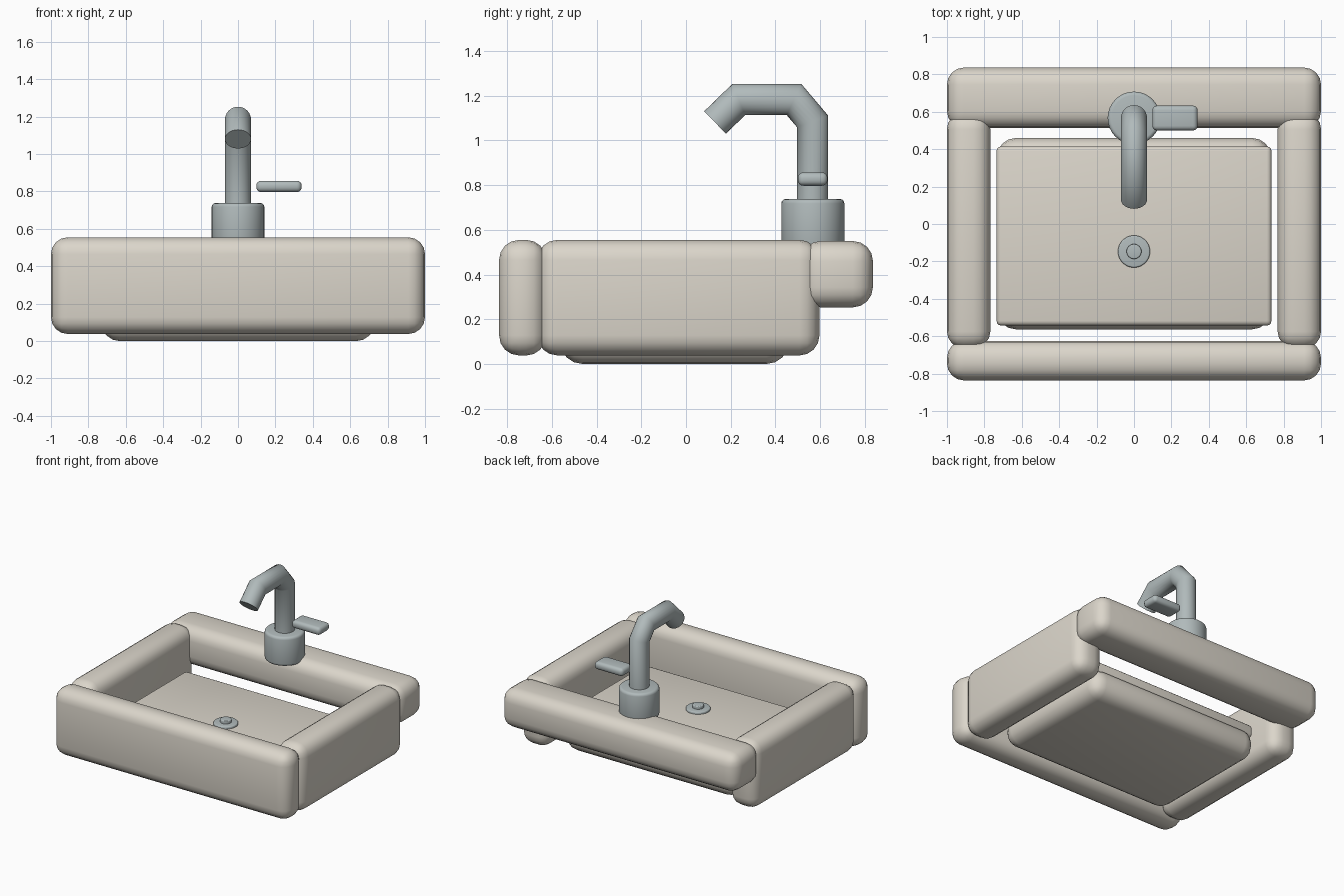
import bpy, bmesh, math
from mathutils import Vector

if "Cube" in bpy.data.objects:
    bpy.data.objects.remove(bpy.data.objects["Cube"])


def material(name, rgb):
    m = bpy.data.materials.new(name)
    m.diffuse_color = (*rgb, 1)
    m.use_nodes = True
    m.node_tree.nodes["Principled BSDF"].inputs["Base Color"].default_value = m.diffuse_color
    return m


CERAMIC = material("warm_white_ceramic", (0.71, 0.67, 0.595))
METAL = material("brushed_metal", (0.44, 0.495, 0.50))


def finish(name, bm, mat, bevel=0.0, segments=4, angle=40):
    """Turn a bmesh into a smooth-shaded, optionally bevelled object."""
    bmesh.ops.recalc_face_normals(bm, faces=bm.faces[:])
    mesh = bpy.data.meshes.new(name)
    bm.to_mesh(mesh)
    bm.free()
    mesh.materials.append(mat)
    ob = bpy.data.objects.new(name, mesh)
    bpy.context.collection.objects.link(ob)
    bpy.ops.object.select_all(action='DESELECT')
    ob.select_set(True)
    bpy.context.view_layer.objects.active = ob
    if bevel:
        mod = ob.modifiers.new("round_edges", 'BEVEL')
        mod.width, mod.segments = bevel, segments
        mod.limit_method, mod.angle_limit = 'ANGLE', math.radians(40)
        bpy.ops.object.modifier_apply(modifier=mod.name)
    bpy.ops.object.shade_smooth_by_angle(angle=math.radians(angle))
    return ob


def box(name, x, y, z, bevel, mat=CERAMIC, segments=4):
    bm = bmesh.new()
    bmesh.ops.create_cube(bm, size=1)
    for v in bm.verts:
        v.co = Vector([lo + (c + 0.5) * (hi - lo)
                       for c, (lo, hi) in zip(v.co, (x, y, z))])
    return finish(name, bm, mat, bevel, segments)


def cylinder(name, y, r, z0, z1, bevel, sides=32):
    bm = bmesh.new()
    bmesh.ops.create_cone(bm, cap_ends=True, segments=sides,
                          radius1=r, radius2=r, depth=z1 - z0)
    bmesh.ops.translate(bm, verts=bm.verts, vec=(0, y, (z0 + z1) / 2))
    return finish(name, bm, METAL, bevel, 3)


def tube(name, path, r, sides=24):
    """Mitred round tube along a (y, z) path in the centre plane."""
    pts = [Vector(p) for p in path]
    dirs = [(b - a).normalized() for a, b in zip(pts, pts[1:])]
    bm = bmesh.new()
    rings = []
    for i, p in enumerate(pts):
        d0, d1 = dirs[max(i - 1, 0)], dirs[min(i, len(dirs) - 1)]
        t = (d0 + d1).normalized()
        n = Vector((-t.y, t.x)) * (r / t.dot(d0))
        ring = []
        for k in range(sides):
            a = 2 * math.pi * k / sides
            q = p + n * math.sin(a)
            ring.append(bm.verts.new((r * math.cos(a), q.x, q.y)))
        rings.append(ring)
    for a, b in zip(rings, rings[1:]):
        for k in range(sides):
            j = (k + 1) % sides
            bm.faces.new((a[k], a[j], b[j], b[k]))
    bm.faces.new(rings[0])
    bm.faces.new(rings[-1])
    return finish(name, bm, METAL, angle=60)


# Sink walls
box("front_wall", (-1, 1), (-0.836, -0.625), (0.038, 0.555), 0.09)
box("back_ledge", (-1, 1), (0.513, 0.836), (0.253, 0.55), 0.09)
for side, s in (("left", -1), ("right", 1)):
    box(side + "_wall", sorted((s * 0.768, s)), (-0.665, 0.597), (0.038, 0.555), 0.09)

# Basin underside and floor plate
box("basin_underside", (-0.732, 0.732), (-0.563, 0.46), (0, 0.225), 0.1)
box("basin_floor", (-0.735, 0.735), (-0.543, 0.415), (0.19, 0.285), 0.025, segments=3)

# Drain
cylinder("drain_flange", -0.147, 0.086, 0.27, 0.302, 0.008)
cylinder("drain_plug", -0.147, 0.04, 0.295, 0.325, 0.006)

# Tap
cylinder("tap_base", 0.567, 0.141, 0.515, 0.738, 0.02)
tube("tap_spout", [(0.566, 0.72), (0.566, 1.085), (0.483, 1.183),
                   (0.236, 1.183), (0.13, 1.08)], 0.07)
box("tap_handle", (0.098, 0.34), (0.5, 0.633), (0.797, 0.857), 0.025, METAL)
